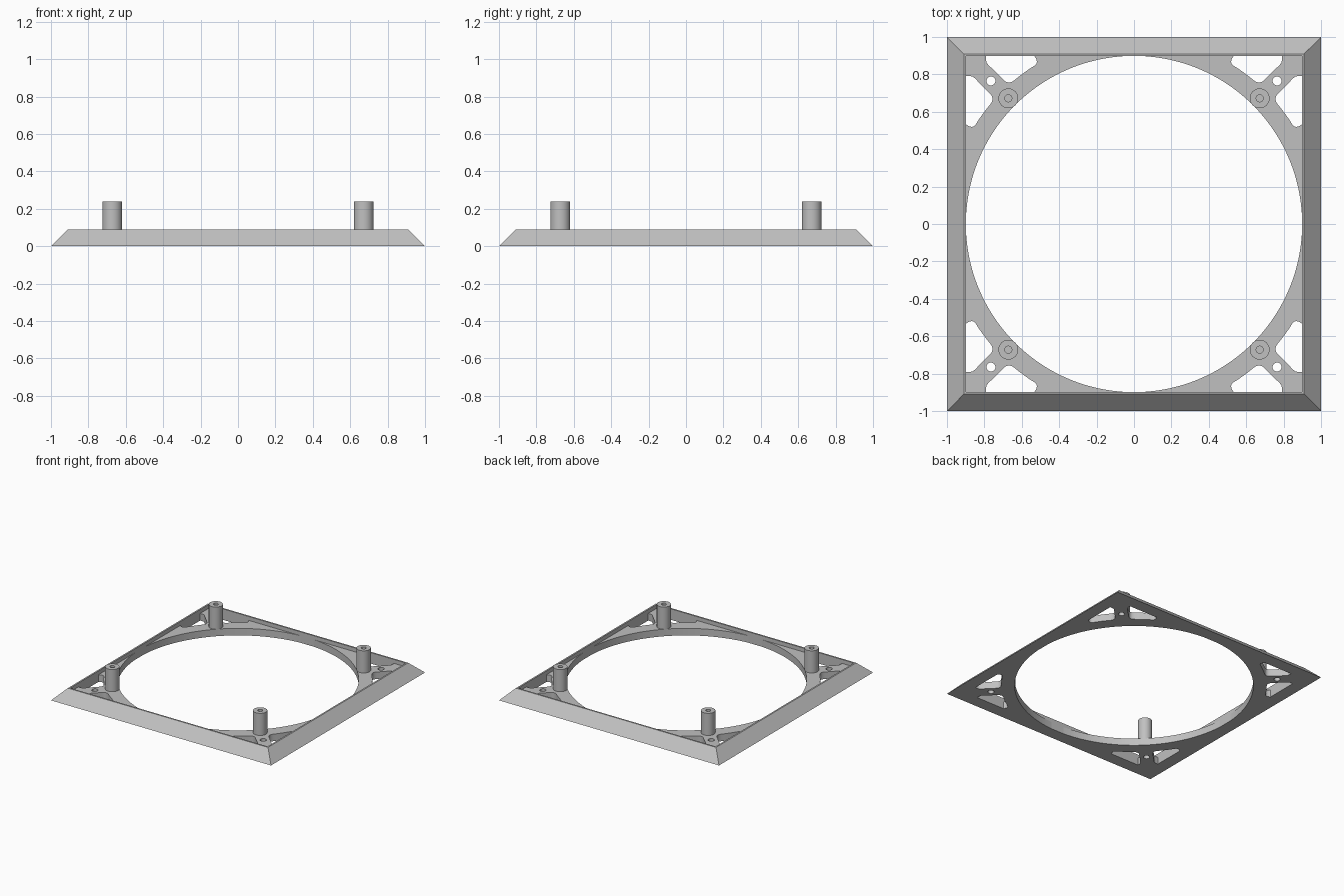
import bpy, bmesh, math

if "Cube" in bpy.data.objects:
    bpy.data.objects.remove(bpy.data.objects["Cube"])

RIM_IN = 0.897     # inner wall of the square rim
RING = 0.899       # radius of the big round opening
FLOOR = 0.058      # thickness of the corner plates
RIM_TOP = 0.09
POST_TOP = 0.24
POST = 0.672       # post position on both axes

grey = bpy.data.materials.new("light grey plastic")
grey.diffuse_color = (0.53, 0.53, 0.53, 1)
grey.use_nodes = True
grey.node_tree.nodes["Principled BSDF"].inputs["Base Color"].default_value = grey.diffuse_color


def smooth(obj):
    bpy.ops.object.select_all(action='DESELECT')
    obj.select_set(True)
    bpy.context.view_layer.objects.active = obj
    bpy.ops.object.shade_smooth_by_angle(angle=math.radians(30))


def lathe(name, profile, sides, centre=(0, 0), turn=0.0, closed=True):
    """Sweep an (radius, z) profile around a vertical axis."""
    bm = bmesh.new()
    rings = []
    for i in range(sides):
        a = turn + 2 * math.pi * i / sides
        rings.append([bm.verts.new((centre[0] + r * math.cos(a),
                                    centre[1] + r * math.sin(a), z)) for r, z in profile])
    n = len(profile)
    for i in range(sides):
        p, q = rings[i], rings[(i + 1) % sides]
        for j in range(n if closed else n - 1):
            k = (j + 1) % n
            bm.faces.new((p[j], q[j], q[k], p[k]))
    bmesh.ops.recalc_face_normals(bm, faces=bm.faces)
    mesh = bpy.data.meshes.new(name)
    bm.to_mesh(mesh)
    bm.free()
    obj = bpy.data.objects.new(name, mesh)
    bpy.context.collection.objects.link(obj)
    mesh.materials.append(grey)
    return obj


# Square bevelled rim: a four-sided sweep
s = math.sqrt(2)
lathe("bevelled_rim", [(s, 0), (0.91 * s, RIM_TOP), (RIM_IN * s, RIM_TOP), (RIM_IN * s, 0)],
      4, turn=math.pi / 4)

# Slot outline against the back wall, from the corner end to the middle end
slot = [(0.79, RIM_IN), (0.79, 0.872), (0.787, 0.861), (0.78, 0.852),
        (0.70, 0.773), (0.686, 0.761), (0.67, 0.756), (0.655, 0.759)]
for i in range(7):                                  # edge concentric with the opening
    a = math.radians(50.2 + 7.6 * i / 6)
    slot.append((math.cos(a), math.sin(a)))
slot += [(0.523, 0.855), (0.519, 0.866), (0.521, 0.880), (0.532, RIM_IN)]

# Corner plate outline: side slot, corner, back slot, then the arc of the opening
outline = [(y, x) for x, y in reversed(slot)] + [(RIM_IN, RIM_IN)] + slot
start = math.acos(RIM_IN / RING)
for i in range(33):
    a = math.pi / 2 - start - (math.pi / 2 - 2 * start) * i / 32
    outline.append((RING * math.cos(a), RING * math.sin(a)))
hole = [(0.765 + 0.024 * math.cos(math.pi * i / 12),
         0.765 + 0.024 * math.sin(math.pi * i / 12)) for i in range(24)]

curve = bpy.data.curves.new("corner_plates", 'CURVE')
curve.dimensions = '2D'
curve.fill_mode = 'BOTH'
curve.extrude = FLOOR / 2
for loop in (outline, hole):
    sp = curve.splines.new('POLY')
    sp.points.add(len(loop) - 1)
    for p, (x, y) in zip(sp.points, loop):
        p.co = (x, y, 0, 1)
    sp.use_cyclic_u = True
curve.materials.append(grey)
plates = bpy.data.objects.new("corner_plates", curve)
bpy.context.collection.objects.link(plates)
bpy.context.view_layer.objects.active = plates
plates.select_set(True)
bpy.ops.object.convert(target='MESH')
plates = bpy.context.view_layer.objects.active
bm = bmesh.new()
bm.from_mesh(plates.data)
bmesh.ops.translate(bm, verts=bm.verts, vec=(0, 0, FLOOR / 2))
bmesh.ops.remove_doubles(bm, verts=bm.verts, dist=0.0002)
bmesh.ops.recalc_face_normals(bm, faces=bm.faces)
bm.to_mesh(plates.data)
bm.free()
smooth(plates)
mirror = plates.modifiers.new("four_corners", 'MIRROR')
mirror.use_axis = (True, True, False)
mirror.use_mirror_merge = False

# Hollow screw posts standing on the plates
for sx, side in ((-1, "left"), (1, "right")):
    for sy, end in ((-1, "front"), (1, "back")):
        post = lathe(f"screw_post_{end}_{side}",
                     [(0.053, FLOOR), (0.053, POST_TOP), (0.019, POST_TOP), (0.019, FLOOR)],
                     32, centre=(sx * POST, sy * POST), closed=False)
        smooth(post)
